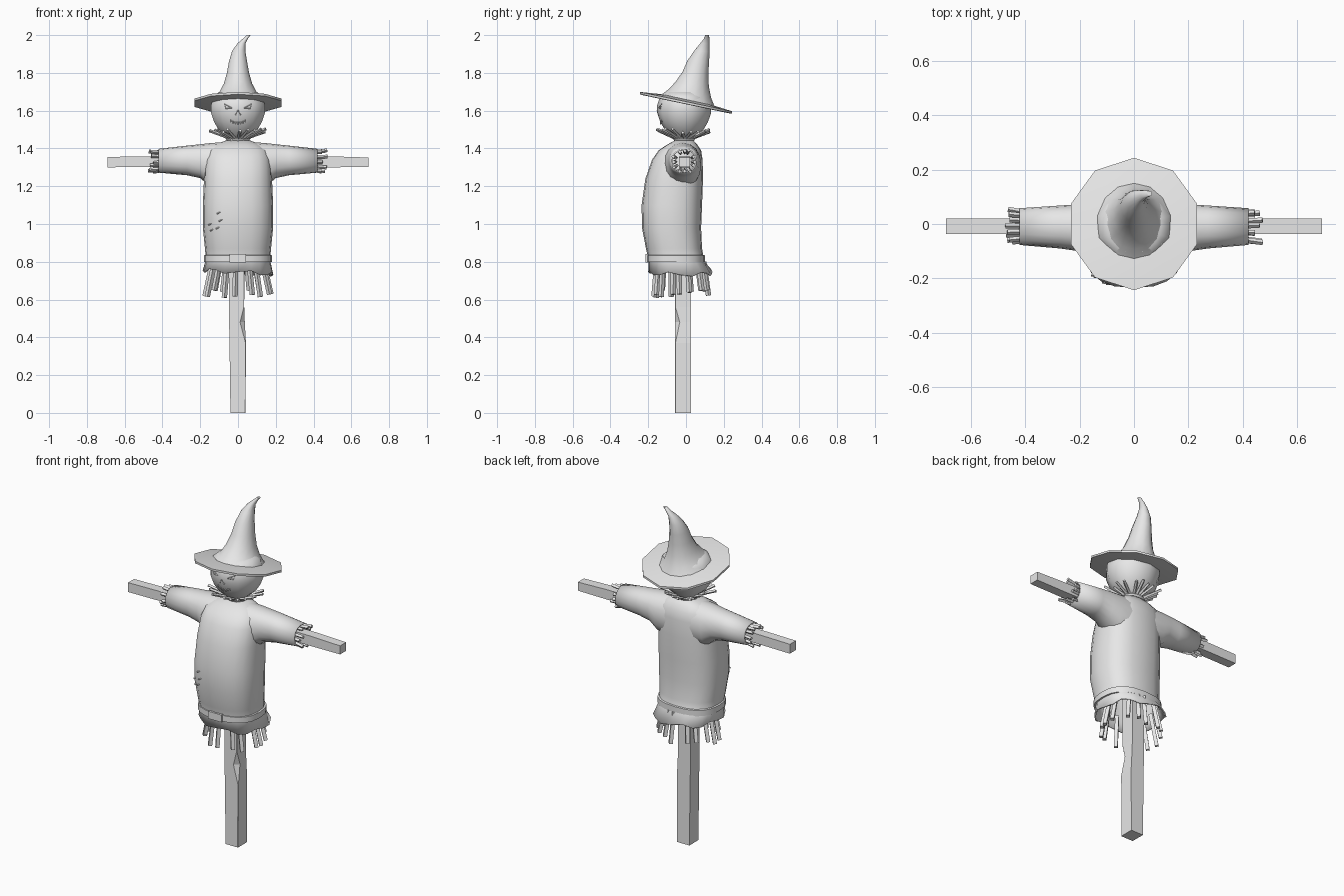
import bpy, math, random
from mathutils import Vector
from mathutils.bvhtree import BVHTree

random.seed(4)
default = bpy.data.objects.get("Cube")
if default:
    bpy.data.objects.remove(default)

grey = bpy.data.materials.new("plain_grey")
grey.use_nodes = True
tone = (0.8, 0.8, 0.8, 1)
grey.diffuse_color = tone
grey.node_tree.nodes["Principled BSDF"].inputs["Base Color"].default_value = tone


def make(name, verts, faces, smooth=False, thick=0):
    mesh = bpy.data.meshes.new(name)
    mesh.from_pydata([tuple(v) for v in verts], [], faces)
    mesh.materials.append(grey)
    obj = bpy.data.objects.new(name, mesh)
    bpy.context.collection.objects.link(obj)
    if thick:
        shell = obj.modifiers.new("cloth", 'SOLIDIFY')
        shell.thickness = thick
    if smooth:
        bpy.ops.object.select_all(action='DESELECT')
        obj.select_set(True)
        bpy.context.view_layer.objects.active = obj
        bpy.ops.object.shade_smooth_by_angle(angle=math.radians(50))
    return obj


def loft(name, rings, start=True, end=True, smooth=True, thick=0):
    n = len(rings[0])
    verts = [v for ring in rings for v in ring]
    faces = [(k * n + i, k * n + (i + 1) % n, (k + 1) * n + (i + 1) % n, (k + 1) * n + i)
             for k in range(len(rings) - 1) for i in range(n)]
    if start:
        faces.append(tuple(reversed(range(n))))
    if end:
        faces.append(tuple(range(len(verts) - n, len(verts))))
    return make(name, verts, faces, smooth, thick)


def oval(cx, cy, z, rx, ry, sides=20, power=1, tilt=0, rib=0):
    # Horizontal ring: power squares it off, tilt drops its back, rib creases it
    ring = []
    for i in range(sides):
        a = math.tau * i / sides + math.pi / 2
        c, s = math.cos(a), math.sin(a)
        k = 1 - rib * (i % 2)
        x = math.copysign(abs(c) ** power, c) * rx * k
        y = math.copysign(abs(s) ** power, s) * ry * k
        ring.append(Vector((cx + x, cy + y, z - tilt * y)))
    return ring


def sticks(name, pairs, r):
    # Square rods between pairs of points, gathered in one object
    verts, faces = [], []
    for a, b in pairs:
        a, b = Vector(a), Vector(b)
        d = (b - a).normalized()
        u = d.orthogonal().normalized() * r
        w = d.cross(u)
        o = len(verts)
        verts += [p + q for p in (a, b) for q in (u + w, w - u, -u - w, u - w)]
        faces += [(o + i, o + (i + 1) % 4, o + 4 + (i + 1) % 4, o + 4 + i) for i in range(4)]
        faces += [(o + 3, o + 2, o + 1, o), (o + 4, o + 5, o + 6, o + 7)]
    return make(name, verts, faces)


def project(obj, points):
    # Points in x, z laid on the front surface of an object
    mesh = obj.data
    tree = BVHTree.FromPolygons([v.co for v in mesh.vertices],
                                [p.vertices[:] for p in mesh.polygons])
    return [tree.ray_cast(Vector((x, -1, z)), Vector((0, 1, 0)))[0] for x, z in points]


# Upright post with a chipped front corner
rings = []
for z, x0, x1, chip in ((0, -.04, .04, .002), (.37, -.045, .042, .002), (.48, -.047, .036, .025),
                        (.56, -.048, .033, .002), (1.47, -.04, .035, .002)):
    rings.append([(x0, -.058, z), (x1 - chip, -.058, z), (x1, -.058 + chip, z),
                  (x1, .026, z), (x0, .026, z)])
loft("upright_post", rings, smooth=False)

# Crossbar, slightly worn at its ends
rings = []
for x, z0, z1 in ((-.69, 1.30, 1.355), (-.5, 1.302, 1.358), (.5, 1.30, 1.358), (.69, 1.302, 1.352)):
    rings.append([(x, -.036, z0), (x, .02, z0), (x, .02, z1), (x, -.036, z1)])
loft("crossbar", rings, smooth=False)

# Shirt body: height, half width, front, back
rings = []
for z, w, front, back in ((.745, .187, -.2, .14), (.81, .17, -.198, .095), (.87, .175, -.212, .085),
                          (.98, .186, -.233, .08), (1.1, .186, -.235, .085), (1.24, .18, -.215, .09),
                          (1.34, .175, -.18, .088), (1.39, .16, -.145, .08),
                          (1.42, .12, -.1, .06), (1.442, .065, -.06, .04)):
    rings.append(oval(0, (front + back) / 2, z, w, (back - front) / 2, 20, .8))
for i, v in enumerate(rings[0]):
    v.z += .012 * math.sin(i * 1.9) - v.x * .06
shirt = loft("shirt_body", rings, start=False, thick=.008)

# Sleeves, open at the cuffs, with straw poking out
for side, label in ((1, "left"), (-1, "right")):
    rings = []
    for x, low, high, front, back in ((.06, 1.19, 1.435, -.12, .08), (.15, 1.2, 1.428, -.115, .08),
                                      (.2, 1.243, 1.422, -.1, .073), (.27, 1.258, 1.415, -.09, .068),
                                      (.42, 1.272, 1.398, -.077, .058)):
        flat = oval(0, 0, 0, (back - front) / 2, (high - low) / 2, 16, .9)
        rings.append([Vector((side * x, (front + back) / 2 + side * p.x, (low + high) / 2 + p.y))
                      for p in flat])
    loft(label + "_sleeve", rings, end=False, thick=.008)
    straw = []
    for i in range(12):
        a = math.tau * i / 12 + random.uniform(-.15, .15)
        d = Vector((0, math.cos(a), math.sin(a)))
        hub = Vector((0, -.01, 1.333))
        reach = random.uniform(.44, .48)
        straw.append((hub + d * .045 + Vector((side * .36, 0, 0)),
                      hub + d * random.uniform(.05, .066) + Vector((side * reach, 0, 0))))
    sticks(label + "_cuff_straw", straw, .007)

# Belt and buckle
loft("belt", [oval(0, -.053, z, w, w * .85, 20, .8)
              for z, w in ((.798, .17), (.8, .181), (.834, .181), (.836, .17))], False, False)
loft("buckle", [[(-.045, y, .797), (.042, y, .797), (.042, y, .84), (-.045, y, .84)]
                for y in (-.215, -.195)], smooth=False)

# Straw hanging below the shirt
straw = []
for i in range(16):
    a = math.tau * (i + random.uniform(-.25, .25)) / 16
    c, s = math.cos(a), math.sin(a)
    straw.append(((c * .135, -.03 + s * .125, .8),
                  (c * .175, -.025 + s * .145, random.uniform(.61, .65))))
sticks("skirt_straw", straw, .01)

# Ribbed gourd head
rings = [oval(0, -.01, z, r, r * .95, 20, 1, 0, rib)
         for z, r, rib in ((1.445, .045, 0), (1.47, .075, .03), (1.5, .108, .05), (1.54, .133, .05),
                           (1.59, .151, .05), (1.63, .15, .05), (1.67, .135, .04), (1.7, .1, 0))]
head = loft("head", rings)

# Carved face: eyes, nose and stitched mouth
lines = []
for side in (-1, 1):
    eye = project(head, [(side * x, z) for x, z in ((.072, 1.635), (.032, 1.614), (.065, 1.612))])
    lines += [(eye[0], eye[1]), (eye[1], eye[2]), (eye[2], eye[0])]
nose = project(head, [(-.014, 1.577), (0, 1.602), (.014, 1.577)])
lines += [(nose[i], nose[i - 1]) for i in range(3)]
mouth = project(head, [(i * .013, 1.537 + i * i * .0012) for i in range(-3, 4)])
lines += list(zip(mouth, mouth[1:]))
up = Vector((0, 0, .009))
lines += [(p - up, p + up) for p in mouth]
sticks("face_lines", lines, .0018)

# Straw ruff around the neck, in two tiers
straw = []
for i in range(20):
    a = math.tau * (i + random.uniform(-.3, .3)) / 20
    d = Vector((math.cos(a), math.sin(a), 0))
    hub = Vector((0, -.01, 0))
    reach = random.uniform(.125, .16)
    straw.append((hub + d * .055 + Vector((0, 0, 1.458)),
                  hub + d * reach + Vector((0, 0, 1.47 + reach * .15 + random.uniform(-.006, .01)))))
sticks("neck_straw", straw, .006)
loft("neck_collar", [oval(0, -.01, z, r, r * .9, 16)
                     for z, r in ((1.435, .055), (1.452, .066), (1.466, .055))])

# Stitched tear on the shirt front
tear = project(shirt, [(-.145, 1.0), (-.135, .97), (-.105, .98), (-.09, 1.02), (-.1, 1.06)])
across = Vector((.012, 0, .006))
lines = [(p - across, p + across) for p in tear]
sticks("shirt_stitches", lines, .0025)

# Hat brim: thin tilted ten-sided disc
rings = [oval(0, 0, z, r, r, 10, 1, .21) for z, r in ((1.634, .232), (1.636, .243), (1.648, .243), (1.66, .13))]
loft("hat_brim", rings)

# Hat crown, bent back to a crooked tip
rings = []
for x, y, z, rx, ry, tilt in ((0, .01, 1.655, .135, .14, .21), (0, .02, 1.69, .103, .113, .2),
                              (0, .033, 1.74, .077, .088, .15), (0, .05, 1.8, .06, .068, .1),
                              (0, .065, 1.86, .049, .057, .1), (.004, .085, 1.915, .036, .04, .1),
                              (.018, .1, 1.955, .022, .024, .1), (.038, .109, 1.98, .014, .015, 0),
                              (.057, .112, 2.0, .01, .01, 0)):
    rings.append(oval(x, y, z, rx, ry, 14, 1, tilt))
loft("hat_crown", rings)
